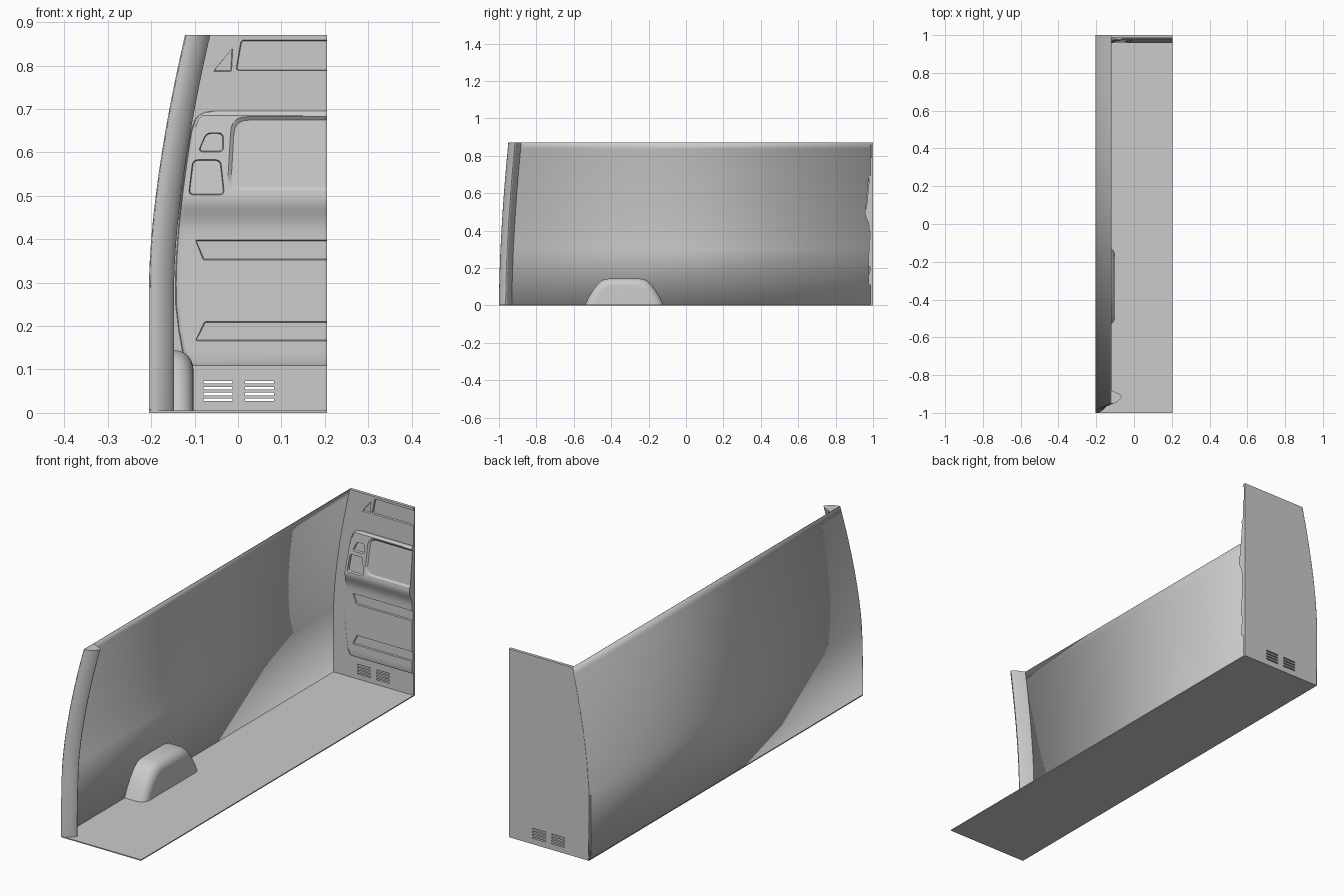
import bpy, bmesh, math
from mathutils import Vector

if "Cube" in bpy.data.objects:
    bpy.data.objects.remove(bpy.data.objects["Cube"])

H, R = 0.87, 0.205


def wall_x(z):
    return -0.205 + 0.083 * (max(0, z - 0.3) / 0.57) ** 1.6


def rear_y(z):
    return -1 + 0.05 * (z / H) ** 1.7


def interp(table, t):
    for (a, p), (b, q) in zip(table, table[1:]):
        if t <= b:
            return p + (q - p) * max(0, t - a) / (b - a)
    return table[-1][1]


def zs(a, b, n):
    return [a + (b - a) * i / n for i in range(n + 1)]


def add_loft(bm, rings, closed=True):
    rows = [[bm.verts.new(p) for p in ring] for ring in rings]
    n = len(rows[0])
    for a, b in zip(rows, rows[1:]):
        for i in range(n if closed else n - 1):
            j = (i + 1) % n
            bm.faces.new((a[i], a[j], b[j], b[i]))
    if closed:
        bm.faces.new(rows[0])
        bm.faces.new(rows[-1])


def finish(name, bm, smooth=True):
    bmesh.ops.recalc_face_normals(bm, faces=bm.faces)
    me = bpy.data.meshes.new(name)
    bm.to_mesh(me)
    bm.free()
    ob = bpy.data.objects.new(name, me)
    bpy.context.collection.objects.link(ob)
    if smooth:
        activate(ob)
        bpy.ops.object.shade_smooth_by_angle(angle=math.radians(28))
    return ob


def activate(ob):
    bpy.ops.object.select_all(action='DESELECT')
    ob.select_set(True)
    bpy.context.view_layer.objects.active = ob


def loft(name, rings, closed=True):
    bm = bmesh.new()
    add_loft(bm, rings, closed)
    return finish(name, bm)


def rounded(pts, r):
    out = []
    for i, p in enumerate(pts):
        p = Vector(p)
        a, b = [Vector(q) - p for q in (pts[i - 1], pts[(i + 1) % len(pts)])]
        a, b = p + a.normalized() * r, p + b.normalized() * r
        for t in zs(0, 1, 6):
            out.append(a * (1 - t) ** 2 + p * 2 * t * (1 - t) + b * t * t)
    return out


def recess(bm, pts, surf, depth, r=0.004, slope=0.002):
    # tapered pocket whose floor follows the panel surface
    ps = rounded(pts, r)
    lo = [min(p[k] for p in ps) for k in (0, 1)]
    hi = [max(p[k] for p in ps) for k in (0, 1)]
    rings = []
    for d, s in ((-0.04, 0), (0, 0), (depth, slope)):
        ring = []
        for p in ps:
            q = [(lo[k] + hi[k]) / 2 + (p[k] - (lo[k] + hi[k]) / 2) * (1 - 2 * s / (hi[k] - lo[k]))
                 for k in (0, 1)]
            ring.append((q[0], surf(p[1]) + d, q[1]))
        rings.append(ring)
    add_loft(bm, rings)


def cut(ob, bm):
    tool = finish("cutter", bm, False)
    tool.hide_render = True
    m = ob.modifiers.new("recesses", 'BOOLEAN')
    m.operation, m.solver, m.object = 'DIFFERENCE', 'EXACT', tool
    activate(ob)
    # cut before the smoothing modifier, if there is one
    bpy.ops.object.modifier_move_to_index(modifier=m.name, index=0)
    bpy.ops.object.modifier_apply(modifier=m.name)
    bpy.data.objects.remove(tool)
    bpy.ops.object.shade_smooth_by_angle(angle=math.radians(28))


# Floor
loft("floor", [[(-R, -1, z), (R, -1, z), (R, 1, z), (-R, 1, z)] for z in (0, 0.005)])

# Curved side wall
wall = loft("side_wall", [[(wall_x(z), rear_y(z), z), (wall_x(z), 1, z)]
                          for z in [0] + zs(0.3, H, 18)], False)
m = wall.modifiers.new("thickness", 'SOLIDIFY')
m.thickness, m.offset = 0.003, 0
# keep the outer face on the profile
wall.location.x = 0.0015

# Rear door pillar
section = [(0, 0), (0.015, 0.001), (0.03, 0.007), (0.045, 0.018), (0.055, 0.03),
           (0.058, 0.036), (0.056, 0.041), (0.045, 0.05), (0.001, 0.07)]
loft("rear_pillar", [[(wall_x(z) + dx, rear_y(z) + dy, z) for dx, dy in section]
                     for z in zs(0, H, 28)])

# Wheel arch with rounded inner edge
arch = [(-0.54, 0), (-0.52, 0.045), (-0.495, 0.085), (-0.47, 0.117), (-0.445, 0.136), (-0.41, 0.144),
        (-0.25, 0.144), (-0.215, 0.136), (-0.19, 0.117), (-0.165, 0.085), (-0.14, 0.045), (-0.12, 0)]
rings = [[(-0.203, y, z) for y, z in arch]]
for i in range(9):
    a = math.pi / 2 * i / 8
    s = 0.042 * (1 - math.cos(a))
    rings.append([(-0.145 + 0.042 * math.sin(a), -0.33 + (y + 0.33) * (1 - s / 0.21),
                   z * (1 - s / 0.144)) for y, z in arch])
loft("wheel_arch", rings)

# Bulkhead sheet
sheet = loft("bulkhead", [[(wall_x(z), 1, z), (wall_x(z), 0.986, z), (R, 0.986, z), (R, 1, z)]
                          for z in [0] + zs(0.3, H, 18)])
bm = bmesh.new()
flat = lambda z: 0.986
recess(bm, [(-0.005, 0.788), (0.25, 0.788), (0.25, 0.859), (0.007, 0.859)], flat, 0.007, 0.008)
recess(bm, [(-0.057, 0.786), (-0.015, 0.786), (-0.012, 0.84)], flat, 0.007, 0.004)
# vent slots
for x0 in (-0.08, 0.016):
    for k in range(4):
        z = 0.027 + 0.0135 * k
        recess(bm, [(x0, z), (x0 + 0.067, z), (x0 + 0.067, z + 0.006), (x0, z + 0.006)],
               flat, 0.04, 0.001, 0)
cut(sheet, bm)

# Pressed bulkhead panel with a bulge across the middle
depths = [(0.108, 0.979), (0.116, 0.976), (0.425, 0.978), (0.44, 0.975), (0.455, 0.97), (0.47, 0.963),
          (0.482, 0.959), (0.495, 0.957), (0.685, 0.974), (0.695, 0.982)]
inset = [(0.108, 0.088), (0.14, 0.076), (0.19, 0.067), (0.25, 0.06), (0.65, 0.058),
         (0.675, 0.062), (0.686, 0.07), (0.692, 0.08), (0.695, 0.095)]
surf = lambda z: interp(depths, z)
levels = sorted({round(z, 3) for z in [d[0] for d in depths] + [d[0] for d in inset] + zs(0.3, 0.65, 14)})
rings = []
for z in levels:
    x = wall_x(z) + interp(inset, z)
    rings.append([(x, 0.99, z), (x + 0.003, surf(z) + 0.004, z), (x + 0.009, surf(z), z),
                  (R, surf(z), z), (R, 0.99, z)])
panel = loft("bulkhead_panel", rings)
bm = bmesh.new()
recess(bm, [(-0.025, 0.512), (0.25, 0.512), (0.25, 0.682), (-0.015, 0.682)], surf, 0.006, 0.035, 0.008)
recess(bm, [(-0.092, 0.601), (-0.033, 0.601), (-0.034, 0.645), (-0.073, 0.645)], surf, 0.01, 0.012)
recess(bm, [(-0.114, 0.502), (-0.031, 0.502), (-0.04, 0.583), (-0.104, 0.583)], surf, 0.012, 0.012)
recess(bm, [(-0.08, 0.352), (0.25, 0.352), (0.25, 0.398), (-0.098, 0.398)], surf, 0.006, 0.003)
recess(bm, [(-0.098, 0.166), (0.25, 0.166), (0.25, 0.21), (-0.077, 0.21)], surf, 0.006, 0.003)
cut(panel, bm)
